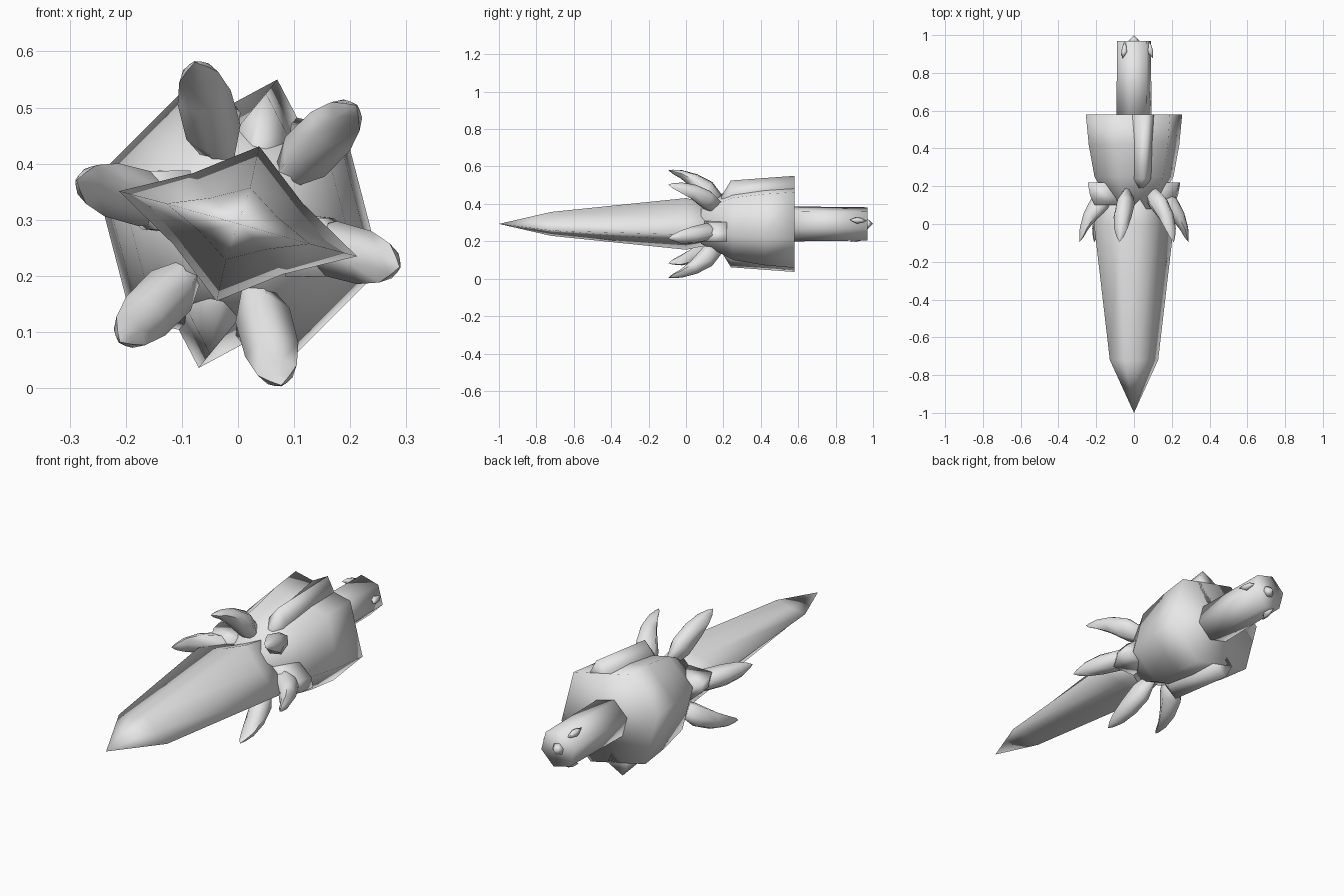
import bpy, bmesh, math

if "Cube" in bpy.data.objects:
    bpy.data.objects.remove(bpy.data.objects["Cube"])

CZ = 0.293  # height of the long axis

grey = bpy.data.materials.new("stone_grey")
grey.diffuse_color = (0.8, 0.8, 0.8, 1)
grey.use_nodes = True
grey.node_tree.nodes["Principled BSDF"].inputs["Base Color"].default_value = grey.diffuse_color


def loft(name, rings, angle=180):
    """Skin a list of rings (x, y, z around the axis); a one-point ring is a tip."""
    bm = bmesh.new()
    rows = [[bm.verts.new((x, y, z + CZ)) for x, y, z in ring] for ring in rings]
    for a, b in zip(rows, rows[1:]):
        n = len(a)
        for i in range(n):
            j = (i + 1) % n
            if len(b) == 1:
                bm.faces.new((a[i], a[j], b[0]))
            else:
                bm.faces.new((a[i], a[j], b[j], b[i]))
    for row in (rows[0], rows[-1]):
        if len(row) > 2:
            bm.faces.new(row)
    bmesh.ops.recalc_face_normals(bm, faces=bm.faces)
    mesh = bpy.data.meshes.new(name)
    bm.to_mesh(mesh)
    bm.free()
    mesh.materials.append(grey)
    obj = bpy.data.objects.new(name, mesh)
    bpy.context.collection.objects.link(obj)
    bpy.ops.object.select_all(action='DESELECT')
    obj.select_set(True)
    bpy.context.view_layer.objects.active = obj
    bpy.ops.object.shade_smooth_by_angle(angle=math.radians(angle))
    return obj


def section(half, y, s=1.0):
    """Cross-section from half its points, completed by a half turn."""
    pts = list(half) + [(-x, -z) for x, z in half]
    return [(x * s, y, z * s) for x, z in pts]


def horn(name, deg, stations, tip):
    """Curved claw: stations are (outer y, outer r, inner y, inner r, half width)."""
    c, s = math.cos(math.radians(deg)), math.sin(math.radians(deg))

    def place(y, r, t):
        return (r * c - t * s, y, r * s + t * c)
    rings = []
    for yo, ro, yi, ri, w in stations:
        ring = []
        for f, t in ((0, 0), (.18, .65), (.65, 1), (1, .35), (1, -.35), (.65, -1), (.18, -.65)):
            ring.append(place(yo + (yi - yo) * f, ro + (ri - ro) * f, t * w))
        rings.append(ring)
    rings.append([place(tip[0], tip[1], 0)])
    return loft(name, rings, 75)


# Blade: four ridges with slightly hollow faces
def blade_half(px, pz, qx, qz):
    k = 0.46
    return [(px, pz), ((px + qx) * k, (pz + qz) * k),
            (qx, qz), ((qx - px) * k, (qz - pz) * k)]


base = blade_half(0.212, -0.058, 0.038, 0.138)
neck = blade_half(0.128, -0.036, 0.022, 0.064)
loft("blade", [section(base, 0.17, 0.75), section(base, 0.0),
               section(neck, -0.72), [(0, -1, 0)]])

# Body: six-sided, flaring to the rear
hexa = [(0.255, -0.08), (0.19, 0.17), (-0.10, 0.235)]
loft("body", [section(hexa, y, s) for y, s in
              ((0.08, 0.45), (0.20, 0.70), (0.25, 0.82), (0.42, 0.94), (0.58, 1.0))])

# Pair of ridges, top and bottom of the body
ridge = [(0.19, [(0.015, 0.125), (0.035, 0.15), (0.065, 0.115), (0.03, 0.04)]),
         (0.24, [(0.0, 0.172), (0.05, 0.232), (0.09, 0.155), (0.03, 0.06)]),
         (0.58, [(-0.008, 0.215), (0.07, 0.257), (0.105, 0.19), (0.03, 0.08)])]
for name, k in (("top_ridge", 1), ("bottom_ridge", -1)):
    loft(name, [[(x * k, y, z * k) for x, z in p] for y, p in ridge])

# Pair of collar plates on the sides, tucked behind the claws
collar = [(0.10, -0.095), (0.245, -0.093), (0.235, -0.045), (0.17, 0.01), (0.10, 0.02)]
for name, k in (("right_collar", 1), ("left_collar", -1)):
    loft(name, [[(x * s * k, y, z * k) for x, z in collar]
                for y, s in ((0.10, 0.85), (0.15, 0.95), (0.22, 1.0))])

# Ring of six claws
claw = [(0.19, 0.165, 0.15, 0.08, 0.020), (0.14, 0.232, 0.09, 0.135, 0.050),
        (0.06, 0.275, 0.025, 0.210, 0.049), (-0.02, 0.297, -0.03, 0.256, 0.036),
        (-0.07, 0.300, -0.07, 0.278, 0.018)]
for i in range(6):
    horn(f"claw_{i + 1}", -15 + 60 * i, claw, (-0.095, 0.298))


# Handle with a small pointed end
def ngon(r, y):
    return [(r * math.cos(math.radians(a)), y, r * math.sin(math.radians(a)))
            for a in range(-15, 345, 60)]


loft("handle", [ngon(0.097, 0.55), ngon(0.092, 0.97)])
loft("handle_tip", [ngon(0.035, 0.965), [(0, 1.0, 0)]])

# Three small thorns near the end of the handle
thorn = [(0.965, 0.083, 0.89, 0.07, 0.012), (0.945, 0.095, 0.90, 0.082, 0.018),
         (0.915, 0.103, 0.89, 0.092, 0.012)]
for i, deg in enumerate((12, 126, 246)):
    horn(f"thorn_{i + 1}", deg, thorn, (0.875, 0.104))
